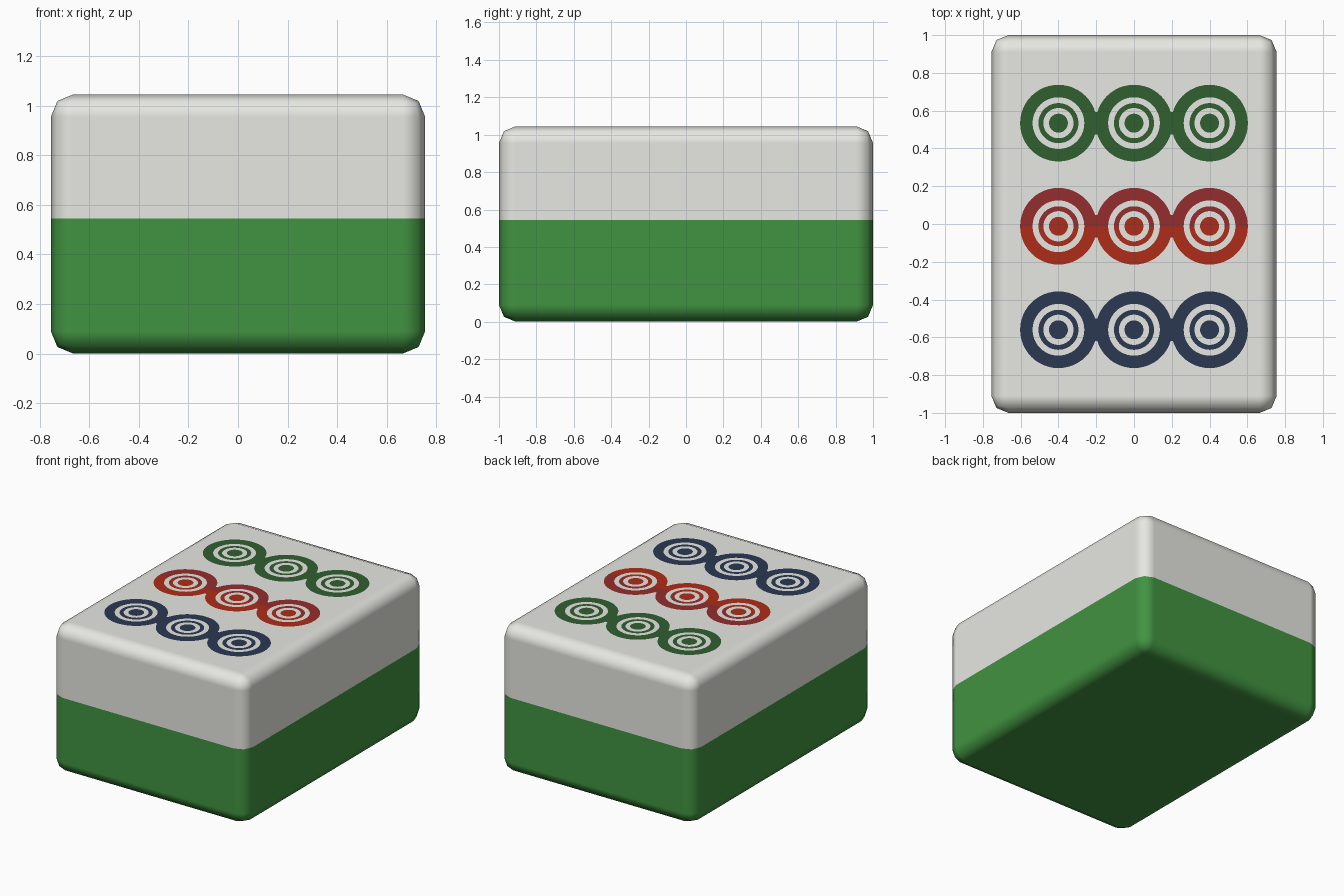
import bpy, bmesh, math
from mathutils import Matrix

if "Cube" in bpy.data.objects:
    bpy.data.objects.remove(bpy.data.objects["Cube"])


def material(name, rgb):
    m = bpy.data.materials.new(name)
    m.diffuse_color = (*rgb, 1)
    m.use_nodes = True
    m.node_tree.nodes["Principled BSDF"].inputs["Base Color"].default_value = m.diffuse_color
    return m


ivory = material("ivory", (0.80, 0.80, 0.76))
green = material("bright green", (0.053, 0.29, 0.053))
dark_green = material("dark green", (0.03, 0.115, 0.03))
navy = material("navy", (0.024, 0.04, 0.086))
red = material("red", (0.43, 0.025, 0.009))
dark_red = material("dark red", (0.30, 0.026, 0.026))

W, D, H, SEAM = 1.51, 2.0, 1.045, 0.545
LIFT = 0.003


def finish(bm, name, mats):
    me = bpy.data.meshes.new(name)
    bm.to_mesh(me)
    bm.free()
    for m in mats:
        me.materials.append(m)
    ob = bpy.data.objects.new(name, me)
    bpy.context.collection.objects.link(ob)
    return ob


# Two-tone tile body: a box cut at the seam, then rounded
bm = bmesh.new()
bmesh.ops.create_cube(bm, size=1, matrix=Matrix.Translation((0, 0, H / 2)) @ Matrix.Diagonal((W, D, H, 1)))
bmesh.ops.bisect_plane(bm, geom=bm.verts[:] + bm.edges[:] + bm.faces[:],
                       plane_co=(0, 0, SEAM), plane_no=(0, 0, 1))
for f in bm.faces:
    f.smooth = True
    f.material_index = 0 if f.calc_center_median().z > SEAM else 1
body = finish(bm, "tile_body", [ivory, green])
bev = body.modifiers.new("rounded_edges", 'BEVEL')
bev.width = 0.09
bev.segments = 2
bev.limit_method = 'ANGLE'
bev.harden_normals = True


def ring(bm, cx, cy, r_in, r_out, n=48):
    """Flat ring facing up, or a disc when r_in is 0."""
    def loop(r):
        return [bm.verts.new((cx + r * math.cos(2 * math.pi * i / n),
                              cy + r * math.sin(2 * math.pi * i / n), H + LIFT)) for i in range(n)]
    outer = loop(r_out)
    if r_in == 0:
        bm.faces.new(outer)
        return
    inner = loop(r_in)
    for i in range(n):
        j = (i + 1) % n
        bm.faces.new((inner[i], outer[i], outer[j], inner[j]))


# Rows of three ringed dots, joined by short necks
rows = [("green_dots", 0.534, [dark_green]),
        ("red_dots", -0.012, [red, dark_red]),
        ("navy_dots", -0.56, [navy])]
for name, cy, mats in rows:
    bm = bmesh.new()
    for cx in (-0.4, 0, 0.4):
        ring(bm, cx, cy, 0.137, 0.203)
        ring(bm, cx, cy, 0.08, 0.106)
        ring(bm, cx, cy, 0, 0.05)
    for nx in (-0.2, 0.2):
        bm.faces.new([bm.verts.new((nx + sx * 0.035, cy + sy * 0.06, H + LIFT - 0.0005))
                      for sx, sy in ((-1, -1), (1, -1), (1, 1), (-1, 1))])
    # upper half of the rings takes the second shade
    if len(mats) > 1:
        for f in bm.faces:
            f.material_index = int(len(f.verts) == 4 and f.calc_center_median().y > cy - 0.001)
    finish(bm, name, mats)
